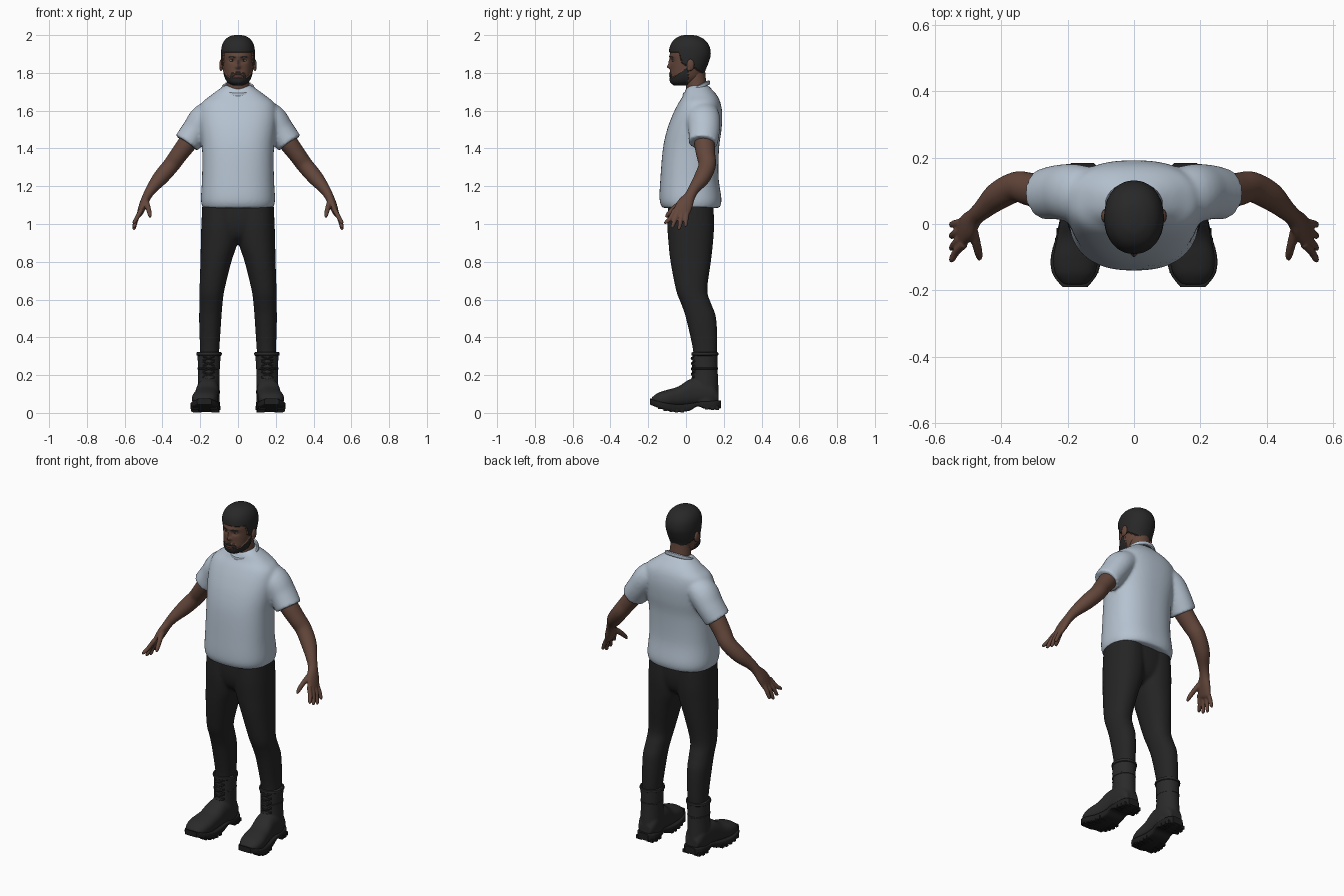
import bpy, bmesh, math
from mathutils import Vector, Matrix

if "Cube" in bpy.data.objects:
    bpy.data.objects.remove(bpy.data.objects["Cube"])

X, Y, Z = Vector((1, 0, 0)), Vector((0, 1, 0)), Vector((0, 0, 1))


def material(name, r, g, b):
    m = bpy.data.materials.new(name)
    m.diffuse_color = (r, g, b, 1)
    m.use_nodes = True
    m.node_tree.nodes["Principled BSDF"].inputs["Base Color"].default_value = m.diffuse_color
    return m


SKIN = material("skin", 0.125, 0.062, 0.043)
HAIR = material("hair", 0.021, 0.021, 0.021)
SHIRT = material("shirt_cloth", 0.46, 0.54, 0.63)
CLOTH = material("trouser_cloth", 0.018, 0.018, 0.018)
BOOT = material("boot_leather", 0.023, 0.023, 0.023)
SOLE = material("sole_rubber", 0.014, 0.014, 0.014)
EYE = material("eye_white", 0.30, 0.28, 0.26)
IRIS = material("iris", 0.02, 0.012, 0.008)
LIP = material("lips", 0.13, 0.05, 0.042)


def interp(t, pts):
    for (a, va), (b, vb) in zip(pts, pts[1:]):
        if t <= b:
            return va + (vb - va) * max(0, (t - a) / (b - a))
    return pts[-1][1]


def smooth_keys(keys, steps):
    """Catmull-Rom resampling of key tuples."""
    out, last = [], len(keys) - 1
    for i in range(last):
        k = [keys[max(i - 1, 0)], keys[i], keys[i + 1], keys[min(i + 2, last)]]
        for s in range(steps):
            t = s / steps
            out.append([0.5 * (2 * b + (c - a) * t + (2 * a - 5 * b + 4 * c - d) * t * t
                               + (3 * b - a - 3 * c + d) * t ** 3) for a, b, c, d in zip(*k)])
    return out + [list(keys[-1])]


def loft(bm, keys, u=None, v=None, n=32, steps=5, p=2.0):
    """Skin superellipse sections (x, y, z, a, b); sections follow the path if no axes are given."""
    pts = smooth_keys(keys, steps)
    rings = []
    for i, k in enumerate(pts):
        if u is None:
            t = (Vector(pts[min(i + 1, len(pts) - 1)][:3]) - Vector(pts[max(i - 1, 0)][:3])).normalized()
            w = (Y - t * t.dot(Y)).normalized()
            q = w.cross(t)
        else:
            q, w = u, v
        ring = []
        for j in range(n):
            c, s = math.cos(math.tau * j / n), math.sin(math.tau * j / n)
            c, s = (math.copysign(abs(e) ** (2 / p), e) for e in (c, s))
            ring.append(bm.verts.new(Vector(k[:3]) + q * (k[3] * c) + w * (k[4] * s)))
        rings.append(ring)
    for r0, r1 in zip(rings, rings[1:]):
        for j in range(n):
            bm.faces.new((r0[j], r0[(j + 1) % n], r1[(j + 1) % n], r1[j]))
    bm.faces.new(rings[0])
    bm.faces.new(rings[-1])


def ball(bm, loc, size):
    bmesh.ops.create_uvsphere(bm, u_segments=20, v_segments=12, radius=1,
                              matrix=Matrix.Translation(loc) @ Matrix.Diagonal((*size, 1)))


def hoop(bm, centre, rx, ry, r, slope=0.0, n=40):
    """Closed band around a neck, hem or ankle."""
    rings = []
    for i in range(n):
        a = math.tau * i / n
        d = Vector((rx * math.cos(a), ry * math.sin(a), slope * ry * math.sin(a)))
        o = Vector((math.cos(a), math.sin(a), 0))
        rings.append([bm.verts.new(Vector(centre) + d + (o * math.cos(b) + Z * 1.6 * math.sin(b)) * r)
                      for b in (math.tau * j / 8 for j in range(8))])
    for i in range(n):
        r0, r1 = rings[i], rings[(i + 1) % n]
        for j in range(8):
            bm.faces.new((r0[j], r0[(j + 1) % 8], r1[(j + 1) % 8], r1[j]))


def finish(bm, name, mats, mirror=False, voxel=0, relax=4):
    bmesh.ops.recalc_face_normals(bm, faces=bm.faces)
    me = bpy.data.meshes.new(name)
    bm.to_mesh(me)
    bm.free()
    ob = bpy.data.objects.new(name, me)
    bpy.context.collection.objects.link(ob)
    for m in mats:
        me.materials.append(m)
    bpy.ops.object.select_all(action='DESELECT')
    ob.select_set(True)
    bpy.context.view_layer.objects.active = ob
    bpy.ops.object.shade_smooth_by_angle(angle=math.radians(40))
    if mirror:
        ob.modifiers.new("mirror", 'MIRROR').use_mirror_merge = False
    if voxel:
        rm = ob.modifiers.new("fuse", 'REMESH')
        rm.mode, rm.voxel_size, rm.use_smooth_shade = 'VOXEL', voxel, True
        sm = ob.modifiers.new("relax", 'SMOOTH')
        sm.factor, sm.iterations = 0.5, relax
    return ob


# Shirt: torso fused with both sleeves
bm = bmesh.new()
torso = [(1.085, -.125, .178, .187), (1.13, -.14, .188, .196), (1.25, -.135, .172, .19),
         (1.4, -.122, .175, .19), (1.5, -.1, .188, .2), (1.58, -.07, .192, .205),
         (1.64, -.04, .183, .192), (1.68, -.015, .165, .145), (1.715, .0, .135, .098), (1.735, .02, .115, .07)]
loft(bm, [(0, (a + b) / 2, z, rx, (b - a) / 2) for z, a, b, rx in torso], X, Y, n=64, p=2.4)
for s in (1, -1):
    loft(bm, [(s * .1, .085, 1.61, .06, .075), (s * .175, .092, 1.56, .078, .088),
              (s * .225, .096, 1.495, .073, .083), (s * .272, .09, 1.428, .071, .077)])
finish(bm, "shirt", [SHIRT], voxel=0.009, relax=5)

bm = bmesh.new()
hoop(bm, (0, .055, 1.716), .08, .065, .008, slope=.5)
finish(bm, "shirt_collar", [SHIRT])

# Arms: limb, palm, fingers and thumb fused
bm = bmesh.new()
loft(bm, [(.22, .095, 1.49, .05, .055), (.27, .098, 1.425, .05, .054), (.315, .105, 1.365, .046, .05),
          (.355, .112, 1.31, .044, .046), (.41, .085, 1.245, .041, .043), (.455, .045, 1.19, .03, .031),
          (.48, .022, 1.15, .024, .029), (.5, -.005, 1.105, .022, .043), (.518, -.025, 1.06, .016, .044),
          (.524, -.03, 1.045, .01, .036)])
for y0, y1, tip in ((-.06, -.107, 1.0), (-.038, -.072, .978), (-.016, -.036, .97), (.006, -.002, .985)):
    loft(bm, [(.512, y0, 1.075, .013, .013), (.536, (y0 + y1) / 2, 1.03, .012, .012),
              (.55, y1, tip + .008, .010, .010), (.551, y1, tip, .005, .005)], n=14)
loft(bm, [(.49, -.01, 1.125, .016, .018), (.477, -.055, 1.09, .014, .015),
          (.468, -.092, 1.055, .012, .012), (.466, -.106, 1.035, .007, .007)], n=14)
finish(bm, "arms", [SKIN], mirror=True, voxel=0.005, relax=4)

# Trousers: hips fused with both legs
bm = bmesh.new()
leg = [(.092, .025, 1.14, .095, .118), (.094, .025, 1.0, .1, .124), (.1, .025, .9, .097, .118),
       (.117, .025, .8, .082, .107), (.138, .03, .65, .066, .083), (.143, .055, .575, .061, .08),
       (.147, .08, .5, .059, .08), (.15, .1, .35, .052, .066), (.153, .1, .28, .05, .06)]
loft(bm, leg, X, Y, p=2.2)
loft(bm, [(0, .025, .895, .03, .05), (0, .025, .94, .1, .1), (0, .025, 1.02, .15, .12),
          (0, .025, 1.14, .16, .118)], X, Y, p=2.4)
finish(bm, "trousers", [CLOTH], mirror=True, voxel=0.009, relax=5)

# Boots: shaft and foot fused
bm = bmesh.new()
loft(bm, [(.155, .1, .05, .058, .074), (.155, .1, .13, .058, .072), (.154, .1, .22, .057, .068),
          (.153, .1, .32, .063, .067)], X, Y)
foot = [(.172, .155, .04, .05, .11), (.13, .155, .058, .045, .17), (.03, .16, .061, .035, .18),
        (-.04, .168, .064, .03, .14), (-.1, .175, .069, .03, .122), (-.15, .178, .06, .035, .105),
        (-.183, .178, .034, .05, .08)]
loft(bm, [(x, y, (a + b) / 2, w, (b - a) / 2) for y, x, w, a, b in foot], X, Z, p=2.4)
finish(bm, "boots", [BOOT], mirror=True, voxel=0.006, relax=4)

# Boot soles with raised toe, arch and heel
bm = bmesh.new()
sole = [(.184, .155, .034, .025, .065), (.155, .155, .057, .018, .065), (.1, .157, .062, .022, .062),
        (.06, .16, .06, .034, .058), (.02, .163, .06, .012, .05), (-.04, .168, .068, .004, .045),
        (-.1, .175, .076, .012, .052), (-.15, .178, .068, .028, .064), (-.19, .178, .038, .044, .076)]
loft(bm, [(x, y, (a + b) / 2, w, (b - a) / 2) for y, x, w, a, b in sole], X, Z, p=6)
for y in (-.14, -.11, -.08, -.05, -.02, .11, .14, .165):
    for side in (-1, 1):
        w, zb, cx = (interp(-y, [(-k[0], k[i]) for k in sole]) for i in (2, 3, 1))
        bmesh.ops.create_cube(bm, size=1, matrix=Matrix.Translation((cx + side * w * .72, y, zb + .006))
                              @ Matrix.Diagonal((.04, .017, .02, 1)))
finish(bm, "boot_soles", [SOLE], mirror=True)

# Boot cuffs and crossed laces
bm = bmesh.new()
hoop(bm, (.153, .1, .312), .062, .066, .006)
hoop(bm, (.155, .1, .235), .057, .067, .003)
for i in range(5):
    z = .165 + i * .028
    for s in (-1, 1):
        loft(bm, [(.155 - s * .034, .046, z, .005, .005), (.155, .03, z + .012, .005, .005),
                  (.155 + s * .034, .046, z + .024, .005, .005)], Y, Z, n=8)
finish(bm, "boot_cuffs_and_laces", [BOOT], mirror=True)

# Neck
bm = bmesh.new()
loft(bm, [(0, .07, 1.62, .078, .065), (0, .06, 1.7, .064, .058), (0, .05, 1.77, .058, .055),
          (0, .045, 1.83, .055, .055)], X, Y)
finish(bm, "neck", [SKIN])

# Head: lofted skull with sculpted face, raised hair and beard
bm = bmesh.new()
skull = [(1.737, -.062, .01, .026), (1.752, -.08, .055, .052), (1.78, -.084, .083, .068),
         (1.82, -.083, .098, .076), (1.86, -.083, .114, .081), (1.9, -.084, .124, .083),
         (1.94, -.078, .117, .079), (1.97, -.059, .094, .064), (1.988, -.03, .062, .038), (1.994, -.002, .03, .01)]
loft(bm, [(0, (a + b) / 2, z, rx, (b - a) / 2) for z, a, b, rx in skull], X, Y, n=144, steps=12, p=2.15)


def bump(d, w):
    return math.exp(-(d / w) ** 2)


for vert in bm.verts:
    x, y, z = abs(vert.co.x), vert.co.y, vert.co.z
    if y < -.02:
        vert.co.y += (-.015 * bump(x, .013) * bump(z - 1.832, .011)      # nose tip
                      - .010 * bump(x, .008) * bump(z - 1.855, .02)      # nose bridge
                      + .009 * bump(x - .031, .017) * bump(z - 1.865, .012)  # eye sockets
                      - .004 * bump(z - 1.888, .010) * bump(x, .05)      # brow
                      - .005 * bump(x, .022) * bump(z - 1.784, .009))    # lips
HAIRLINE = [(-.2, 1.915), (-.035, 1.91), (-.018, 1.855), (.02, 1.83), (.045, 1.83), (.1, 1.79), (.2, 1.79)]
BEARD = [(-.2, 1.773), (-.072, 1.773), (-.05, 1.785), (-.015, 1.813), (.01, 1.835)]
bm.normal_update()
raised = {}
for f in bm.faces:
    c = f.calc_center_median()
    x = abs(c.x)
    hair = c.z > interp(c.y, HAIRLINE)
    front = c.y < -.03
    beard = c.y < .01 and c.z < interp(c.y, BEARD)
    beard |= front and x < .036 and 1.791 < c.z < 1.803 - x * .15
    beard |= front and .024 < x < .038 and c.z < 1.795
    brow = front and .013 < x < .05 and abs(c.z - 1.887 + abs(x - .033) * .2) < .004
    lips = front and x < .022 and 1.777 < c.z < 1.79
    f.material_index = 1 if hair or beard or brow else 2 if lips else 0
    if hair or beard:
        for vert in f.verts:
            raised[vert] = .007 if hair else .004
for vert, h in raised.items():
    vert.co += vert.normal * h
finish(bm, "head", [SKIN, HAIR, LIP])

# Ears and eyes
bm = bmesh.new()
ball(bm, (.088, .024, 1.842), (.011, .02, .031))
ball(bm, (.09, .016, 1.822), (.007, .011, .013))
finish(bm, "ears", [SKIN], mirror=True)
bm = bmesh.new()
ball(bm, (.031, -.063, 1.866), (.014, .011, .007))
finish(bm, "eyeballs", [EYE], mirror=True)
bm = bmesh.new()
ball(bm, (.031, -.0705, 1.866), (.0055, .005, .0055))
finish(bm, "irises", [IRIS], mirror=True)
